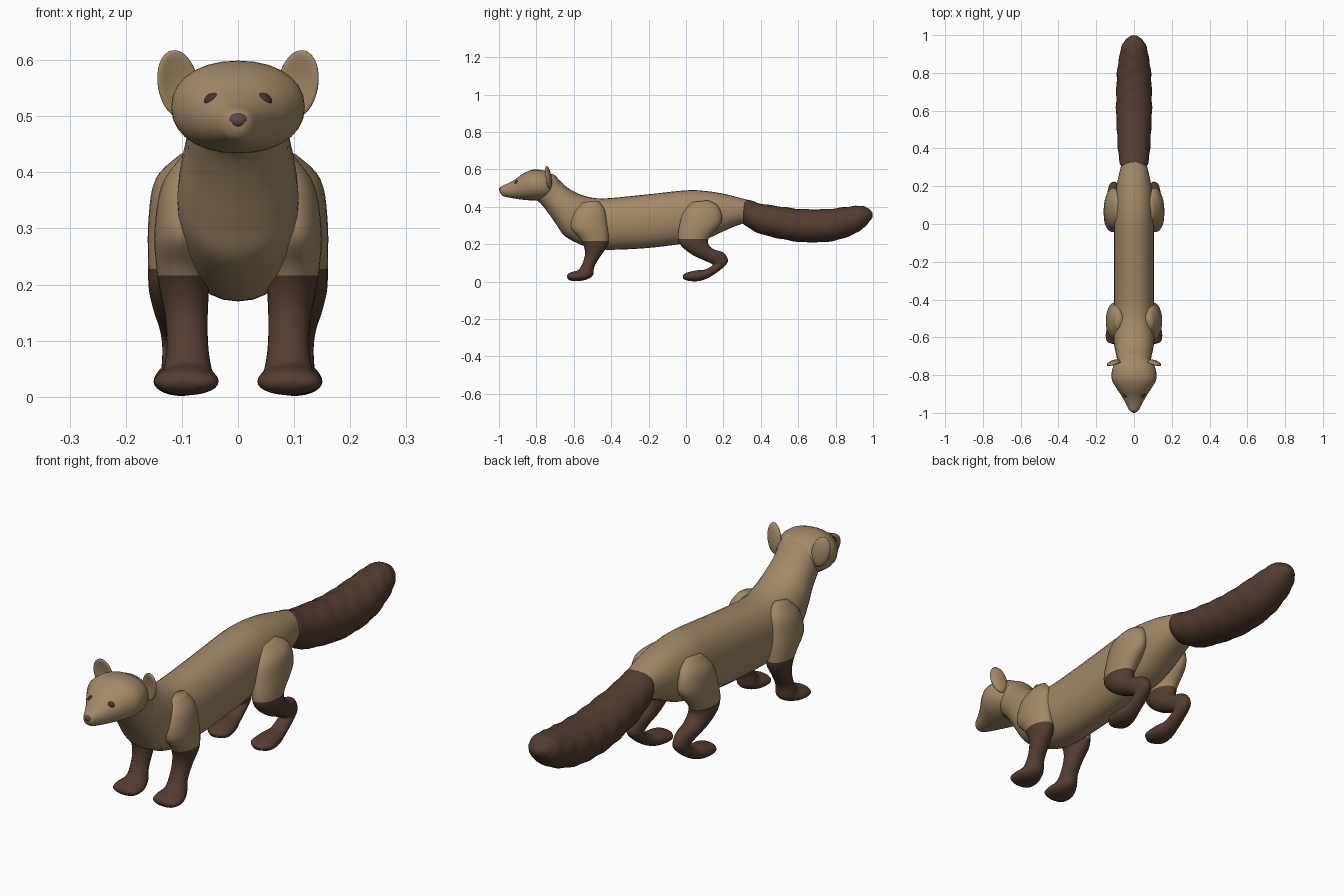
import bpy, bmesh, math
from mathutils import Matrix, Vector


def material(name, rgb):
    m = bpy.data.materials.new(name)
    m.diffuse_color = (*rgb, 1)
    return m


TAN = material("tan_fur", (0.36, 0.25, 0.135))
BROWN = material("dark_brown_fur", (0.088, 0.047, 0.031))
NOSE = material("nose_brown", (0.12, 0.066, 0.047))
EYE = material("eye_brown", (0.065, 0.032, 0.025))


def finish(bm, name, mats):
    bmesh.ops.recalc_face_normals(bm, faces=bm.faces)
    for f in bm.faces:
        f.smooth = True
    me = bpy.data.meshes.new(name)
    bm.to_mesh(me)
    bm.free()
    for m in mats:
        me.materials.append(m)
    ob = bpy.data.objects.new(name, me)
    bpy.context.collection.objects.link(ob)
    return ob


def spline(rows, steps):
    """Catmull-Rom resampling of section rows."""
    out = []
    for i in range(len(rows) - 1):
        quad = [rows[max(i - 1, 0)], rows[i], rows[i + 1], rows[min(i + 2, len(rows) - 1)]]
        for s in range(steps):
            t = s / steps
            out.append([0.5 * (2 * b + (c - a) * t + (2 * a - 5 * b + 4 * c - d) * t * t
                               + (3 * b - a - 3 * c + d) * t ** 3) for a, b, c, d in zip(*quad)])
    return out + [list(rows[-1])]


def loft(name, rows, mats, power=2.0, cut=None, side=1, ripple=0.0, sides=28, steps=5):
    """Rows: centre x, first edge (y, z), opposite edge (y, z), half width."""
    bm = bmesh.new()
    rings = []
    for k, (x, y1, z1, y2, z2, w) in enumerate(spline(rows, steps)):
        mid = Vector((x * side, (y1 + y2) / 2, (z1 + z2) / 2))
        half = Vector((0, (y1 - y2) / 2, (z1 - z2) / 2))
        ring = []
        for i in range(sides):
            a = 2 * math.pi * i / sides
            c, s = math.cos(a), math.sin(a)
            c = math.copysign(abs(c) ** (2 / power), c)
            s = math.copysign(abs(s) ** (2 / power), s)
            g = 1 + ripple * math.sin(k * 1.3 + 2 * math.sin(3 * a))
            ring.append(bm.verts.new(mid + half * s * g + Vector((w * c * g, 0, 0))))
        rings.append(ring)
    for r, q in zip(rings, rings[1:]):
        for i in range(sides):
            j = (i + 1) % sides
            bm.faces.new((r[i], r[j], q[j], q[i]))
    bm.faces.new(rings[0])
    bm.faces.new(rings[-1])
    # straight colour line at a given height
    if cut is not None:
        bmesh.ops.bisect_plane(bm, geom=bm.verts[:] + bm.edges[:] + bm.faces[:],
                               plane_co=(0, 0, cut), plane_no=(0, 0, 1))
        for f in bm.faces:
            f.material_index = int(f.calc_center_median().z < cut)
    return finish(bm, name, mats)


def ball(name, loc, size, mat, rot=(0, 0, 0), dish=0.0):
    """Ellipsoid; dish hollows its front side."""
    bm = bmesh.new()
    bmesh.ops.create_uvsphere(bm, u_segments=24, v_segments=16, radius=1)
    for v in bm.verts:
        if dish and v.co.y < 0:
            v.co.y += dish * (1 - v.co.x ** 2 - v.co.z ** 2)
        v.co = Vector(a * b for a, b in zip(v.co, size))
    m = Matrix.Translation(loc)
    for axis, ang in zip("XYZ", rot):
        m = m @ Matrix.Rotation(ang, 4, axis)
    bm.transform(m)
    return finish(bm, name, [mat])


# torso and neck
loft("torso_and_neck", [
    (0, .34, .435, .32, .315, .062),
    (0, .28, .45, .26, .295, .078),
    (0, .20, .47, .18, .26, .094),
    (0, .10, .485, .10, .225, .103),
    (0, .00, .488, .00, .205, .106),
    (0, -.20, .467, -.20, .18, .106),
    (0, -.40, .447, -.40, .17, .106),
    (0, -.48, .446, -.50, .178, .106),
    (0, -.53, .455, -.58, .205, .107),
    (0, -.58, .472, -.65, .245, .108),
    (0, -.63, .50, -.69, .30, .102),
    (0, -.67, .535, -.735, .365, .092),
    (0, -.71, .573, -.78, .42, .088),
    (0, -.77, .575, -.82, .45, .07)], [TAN], power=2.2)

# head
loft("head", [
    (0, -.695, .53, -.70, .47, .04),
    (0, -.715, .57, -.725, .445, .088),
    (0, -.76, .594, -.765, .435, .113),
    (0, -.82, .598, -.82, .434, .118),
    (0, -.87, .578, -.865, .437, .094),
    (0, -.91, .549, -.91, .443, .066),
    (0, -.95, .526, -.95, .45, .044),
    (0, -.985, .511, -.98, .458, .027),
    (0, -.997, .497, -.993, .472, .013)], [TAN], power=2.15)

# bushy tail
loft("tail", [
    (0, .315, .432, .305, .32, .06),
    (0, .32, .441, .31, .305, .073),
    (0, .40, .417, .39, .258, .085),
    (0, .50, .402, .50, .23, .091),
    (0, .60, .389, .60, .213, .095),
    (0, .70, .386, .70, .21, .094),
    (0, .80, .392, .80, .22, .09),
    (0, .88, .402, .89, .25, .078),
    (0, .94, .405, .95, .287, .064),
    (0, .98, .388, .98, .32, .04),
    (0, .998, .365, .998, .343, .014)], [BROWN], ripple=0.02)

# nose
ball("nose", (0, -.986, .493), (.018, .014, .014), NOSE)

FRONT_LEG = [
    (.08, -.55, .425, -.47, .432, .02),
    (.09, -.60, .37, -.435, .385, .046),
    (.099, -.615, .29, -.42, .30, .05),
    (.099, -.57, .235, -.415, .235, .047),
    (.096, -.548, .195, -.42, .19, .044),
    (.092, -.54, .15, -.458, .135, .038),
    (.09, -.552, .10, -.49, .08, .037),
    (.09, -.575, .063, -.50, .03, .044),
    (.092, -.605, .053, -.55, .006, .057),
    (.092, -.628, .044, -.61, .004, .052),
    (.092, -.637, .03, -.632, .014, .022)]

HIND_LEG = [
    (.085, .03, .425, .12, .435, .02),
    (.10, -.015, .37, .175, .40, .048),
    (.108, -.035, .30, .19, .32, .052),
    (.112, -.043, .23, .125, .238, .048),
    (.112, -.02, .185, .12, .20, .047),
    (.11, .04, .14, .15, .172, .041),
    (.108, .11, .108, .20, .155, .034),
    (.106, .14, .092, .224, .11, .03),
    (.105, .132, .08, .19, .068, .03),
    (.104, .10, .064, .13, .026, .034),
    (.102, .055, .06, .075, .004, .046),
    (.10, .005, .048, .02, .003, .048),
    (.10, -.018, .032, -.014, .014, .02)]

# paired parts
for side, label in ((1, "left"), (-1, "right")):
    loft(f"front_leg_{label}", FRONT_LEG, [TAN, BROWN], cut=.216, side=side)
    loft(f"hind_leg_{label}", HIND_LEG, [TAN, BROWN], cut=.228, side=side)
    ball(f"ear_{label}", (side * .107, -.738, .557), (.037, .017, .062), TAN,
         rot=(.15, side * .18, side * -.25), dish=1.1)
    ball(f"eye_{label}", (side * .046, -.902, .529), (.017, .015, .012), EYE,
         rot=(0, side * .5, side * .6))
